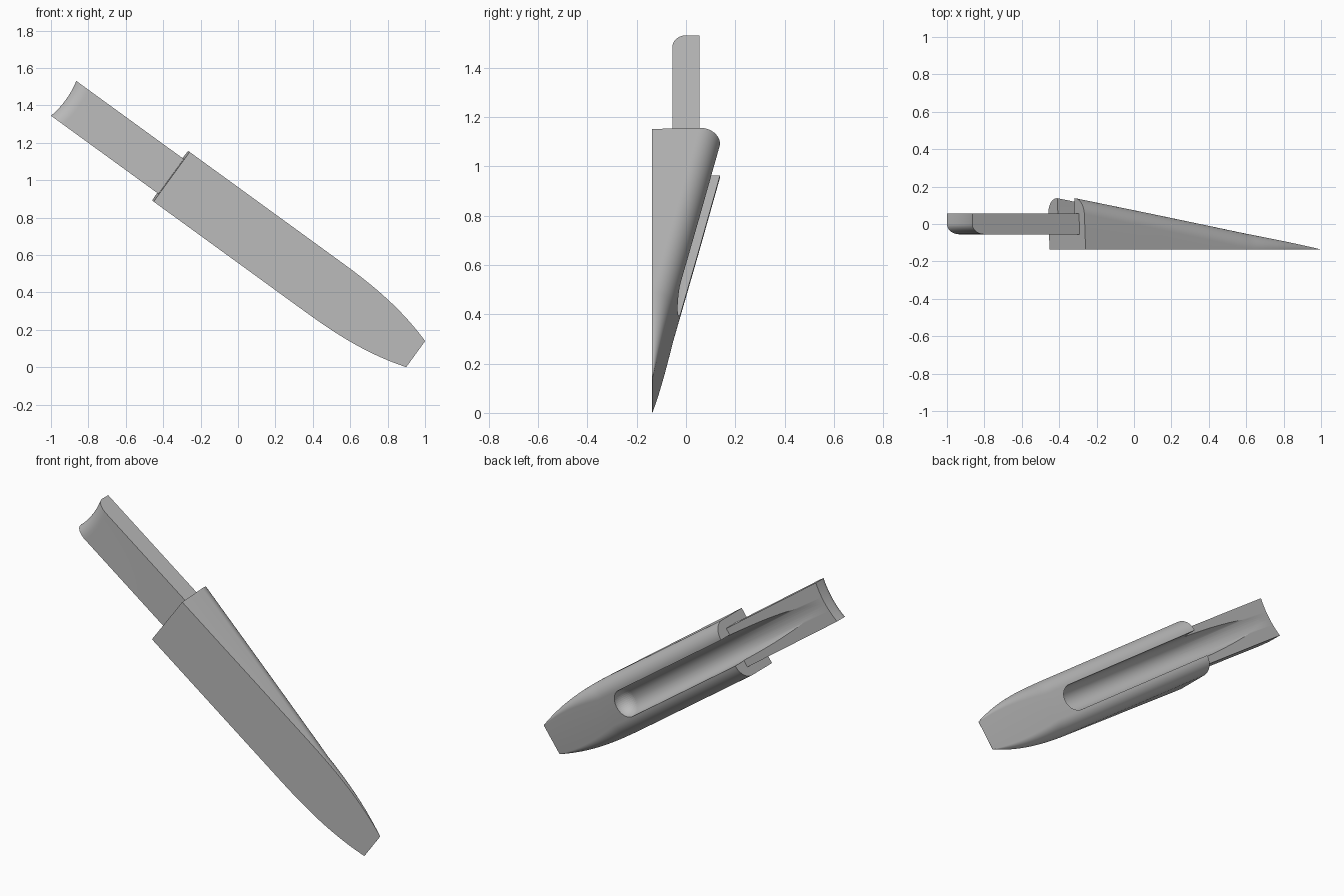
import bpy, bmesh, math
from mathutils import Matrix, Vector

if "Cube" in bpy.data.objects:
    bpy.data.objects.remove(bpy.data.objects["Cube"])

# One plain grey for the whole model
grey = bpy.data.materials.new("plain_grey")
grey.use_nodes = True
colour = (0.5, 0.5, 0.5, 1)
grey.diffuse_color = colour
grey.node_tree.nodes["Principled BSDF"].inputs["Base Color"].default_value = colour

# Local frame: x along the length to the tip, y back, z across the width
TILT = math.radians(36)
PLACE = Matrix.Translation((-0.355, 0, 1.0185)) @ Matrix.Rotation(TILT, 4, "Y")
LENGTH, HALF_WIDTH, FRONT, DEPTH = 1.613, 0.164, -0.137, 0.274


def finish(bm, name):
    bmesh.ops.recalc_face_normals(bm, faces=bm.faces)
    bm.transform(PLACE)
    mesh = bpy.data.meshes.new(name)
    bm.to_mesh(mesh)
    bm.free()
    mesh.materials.append(grey)
    obj = bpy.data.objects.new(name, mesh)
    bpy.context.collection.objects.link(obj)
    return obj


def loft(name, rings):
    bm = bmesh.new()
    loops = [[bm.verts.new(p) for p in ring] for ring in rings]
    count = len(loops[0])
    for a, b in zip(loops, loops[1:]):
        for i in range(count):
            j = (i + 1) % count
            bm.faces.new((a[i], a[j], b[j], b[i]))
    bm.faces.new(loops[0])
    bm.faces.new(loops[-1])
    return finish(bm, name)


# Wedge body: flat front, sloping back with rounded long edges, tapered tip
def body_ring(s):
    u = max(0, (s - 0.98) / (LENGTH - 0.98))
    w = HALF_WIDTH - 0.078 * u ** 2.6
    h = DEPTH * (1 - s / LENGTH) + 0.001
    r = min(0.085, h * 0.98)
    side = [(w, FRONT)]
    for i in range(13):
        a = math.pi / 2 * i / 12
        side.append((w - r + r * math.cos(a), FRONT + h - r + r * math.sin(a)))
    outline = side + [(-t, y) for t, y in reversed(side)]
    lean = 0.012 if s == 0 else 0
    return [(s - lean * (y - FRONT) / h, y, t) for t, y in outline]


stations = [0, 0.5, 0.98] + [0.98 + (LENGTH - 0.98) * i / 24 for i in range(1, 25)]
body = loft("wedge_body", [body_ring(s) for s in stations])


# Handle: flat bar with a hollowed end and a rounded front end edge
def handle_ring(t):
    end = -0.7135 + 0.014 * (1 - (t / 0.115) ** 2)
    half = 0.055
    ring = [(0.02, -half), (0.02, half), (end, half)]
    for i in range(13):
        a = math.pi / 2 * i / 12
        ring.append((end + 0.08 * (1 - math.cos(a)), -half * math.sin(a)))
    return [(s, y, t) for s, y in ring]


handle = loft("handle", [handle_ring(-0.115 + 0.23 * i / 20) for i in range(21)])

# Round-bottomed groove cut down the back of body and handle
bm = bmesh.new()
for s, y in ((-0.95, 0.166), (0.935, -0.025)):
    for lift in (0, 0.5):
        bmesh.ops.create_uvsphere(bm, u_segments=48, v_segments=24, radius=0.077,
                                  matrix=Matrix.Translation((s, y + lift, 0)))
hull = bmesh.ops.convex_hull(bm, input=bm.verts)
inside = {g for g in hull["geom_interior"] + hull["geom_unused"]
          if isinstance(g, bmesh.types.BMVert)}
bmesh.ops.delete(bm, geom=list(inside), context="VERTS")
cutter = finish(bm, "groove_cutter")
cutter.hide_render = True

for obj in (body, handle):
    cut = obj.modifiers.new("groove", "BOOLEAN")
    cut.operation = "DIFFERENCE"
    cut.solver = "EXACT"
    cut.object = cutter
    bpy.ops.object.select_all(action="DESELECT")
    obj.select_set(True)
    bpy.context.view_layer.objects.active = obj
    bpy.ops.object.modifier_apply(modifier=cut.name)
    bpy.ops.object.shade_smooth_by_angle(angle=math.radians(30))
bpy.data.objects.remove(cutter)
